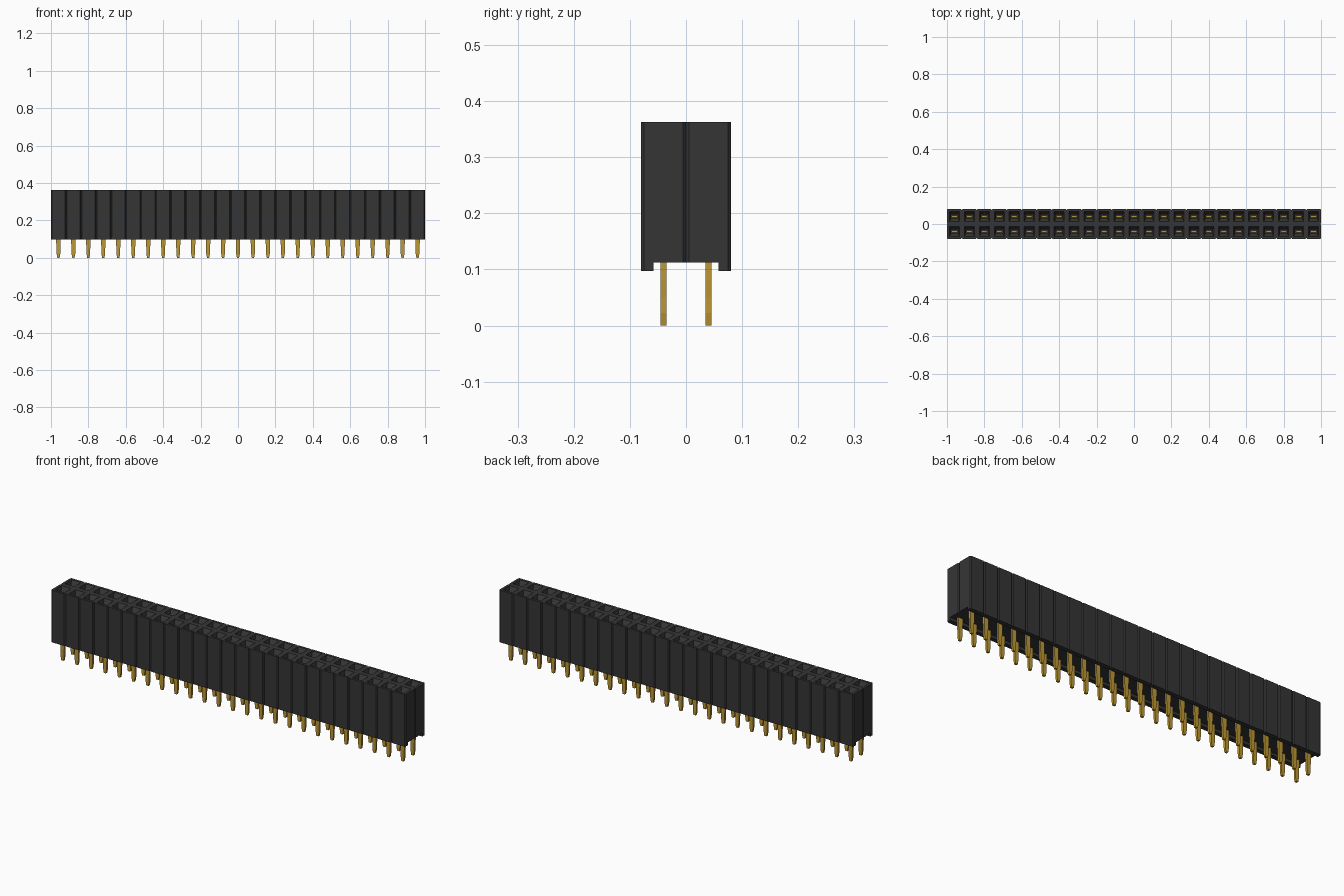
import bpy
import bmesh

if "Cube" in bpy.data.objects:
    bpy.data.objects.remove(bpy.data.objects["Cube"])

COLS = 25
PITCH = 2.0 / COLS
HALF = PITCH / 2
TOP, FLOOR, FOOT = 0.363, 0.112, 0.097
CHAMFER = 0.005
RAIL = 0.022


def material(name, color):
    m = bpy.data.materials.new(name)
    m.use_nodes = True
    m.diffuse_color = color
    m.node_tree.nodes["Principled BSDF"].inputs["Base Color"].default_value = color
    return m


def finish(bm, name, mat):
    bmesh.ops.remove_doubles(bm, verts=bm.verts, dist=0.0001)
    bmesh.ops.recalc_face_normals(bm, faces=bm.faces)
    mesh = bpy.data.meshes.new(name)
    bm.to_mesh(mesh)
    bm.free()
    mesh.materials.append(mat)
    obj = bpy.data.objects.new(name, mesh)
    bpy.context.collection.objects.link(obj)
    return obj


def ring(bm, points, z):
    return [bm.verts.new((x, y, z)) for x, y in points]


def bridge(bm, a, b, keep=lambda p, q: True):
    for i in range(len(a)):
        j = (i + 1) % len(a)
        if keep(a[i].co, a[j].co):
            bm.faces.new((a[i], a[j], b[j], b[i]))


def rect(cx, cy, hx, hy):
    return [(cx + sx * hx, cy + sy * hy)
            for sx, sy in ((-1, -1), (1, -1), (1, 1), (-1, 1))]


def outline(cx, cy):
    """Cell outline, with corners cut only on the outside of the housing."""
    pts = []
    for i, (x, y) in enumerate(rect(cx, cy, HALF, HALF)):
        if abs(y) > 0.01 or abs(x) > 0.99:
            sx = 1 if x > cx else -1
            sy = 1 if y > cy else -1
            cut = [(x - sx * CHAMFER, y), (x, y - sy * CHAMFER)]
            pts += cut[::-1] if i in (0, 2) else cut
        else:
            pts.append((x, y))
    return pts


def is_outer(p, q):
    """True for outline edges that are not shared with a neighbouring cell."""
    if abs(p.x - q.x) < 0.0001:
        return abs(p.x) > 0.99
    if abs(p.y - q.y) < 0.0001:
        return abs(p.y) > 0.01
    return True


black = material("black plastic", (0.036, 0.036, 0.036, 1))
gold = material("gold plating", (0.5, 0.31, 0.035, 1))
cells = [(-1 + HALF + i * PITCH, s * HALF) for i in range(COLS) for s in (-1, 1)]

# Housing: grooved walls with a funnel and a slot in each cell
bm = bmesh.new()
for cx, cy in cells:
    pts = outline(cx, cy)
    top, base = ring(bm, pts, TOP), ring(bm, pts, FLOOR)
    bridge(bm, base, top, is_outer)
    bm.faces.new(base)
    mouth = ring(bm, rect(cx, cy, 0.027, 0.027), TOP)
    throat = ring(bm, rect(cx, cy, 0.019, 0.011), TOP - 0.025)
    well = ring(bm, rect(cx, cy, 0.019, 0.011), FLOOR + 0.03)
    rim = []
    for loop in (top, mouth):
        rim += [bm.edges.get((v, loop[i - 1])) or bm.edges.new((v, loop[i - 1]))
                for i, v in enumerate(loop)]
    bmesh.ops.triangle_fill(bm, edges=rim, use_beauty=True, normal=(0, 0, 1))
    bridge(bm, mouth, throat)
    bridge(bm, throat, well)
    bm.faces.new(well)
finish(bm, "housing", black)

# Foot rails along both long sides
for name, side in (("front_rail", -1), ("back_rail", 1)):
    bm = bmesh.new()
    for cx, cy in cells:
        if cy * side < 0:
            continue
        outer, inner = side * PITCH, side * (PITCH - RAIL)
        pts = [(cx - HALF, inner), (cx + HALF, inner),
               (cx + HALF, outer - side * CHAMFER), (cx + HALF - CHAMFER, outer),
               (cx - HALF + CHAMFER, outer), (cx - HALF, outer - side * CHAMFER)]
        low, high = ring(bm, pts, FOOT), ring(bm, pts, FLOOR)
        bridge(bm, low, high, is_outer)
        bm.faces.new(low)
    finish(bm, name, black)

# Pins: flat blades, tapered at the tip, reaching up into the slots
blade = [(0.006, 0), (0.010, 0.022), (0.010, 0.05), (0.012, 0.08),
         (0.012, FLOOR), (0.015, FLOOR + 0.03), (0.015, 0.325)]
profile = blade + [(-x, z) for x, z in reversed(blade)]
for name, side in (("front_pins", -1), ("back_pins", 1)):
    bm = bmesh.new()
    for cx, cy in cells:
        if cy * side < 0:
            continue
        faces = [[bm.verts.new((cx + x, cy + dy, z)) for x, z in profile]
                 for dy in (-0.0055, 0.0055)]
        bridge(bm, *faces)
        for f in faces:
            bm.faces.new(f)
    finish(bm, name, gold)
